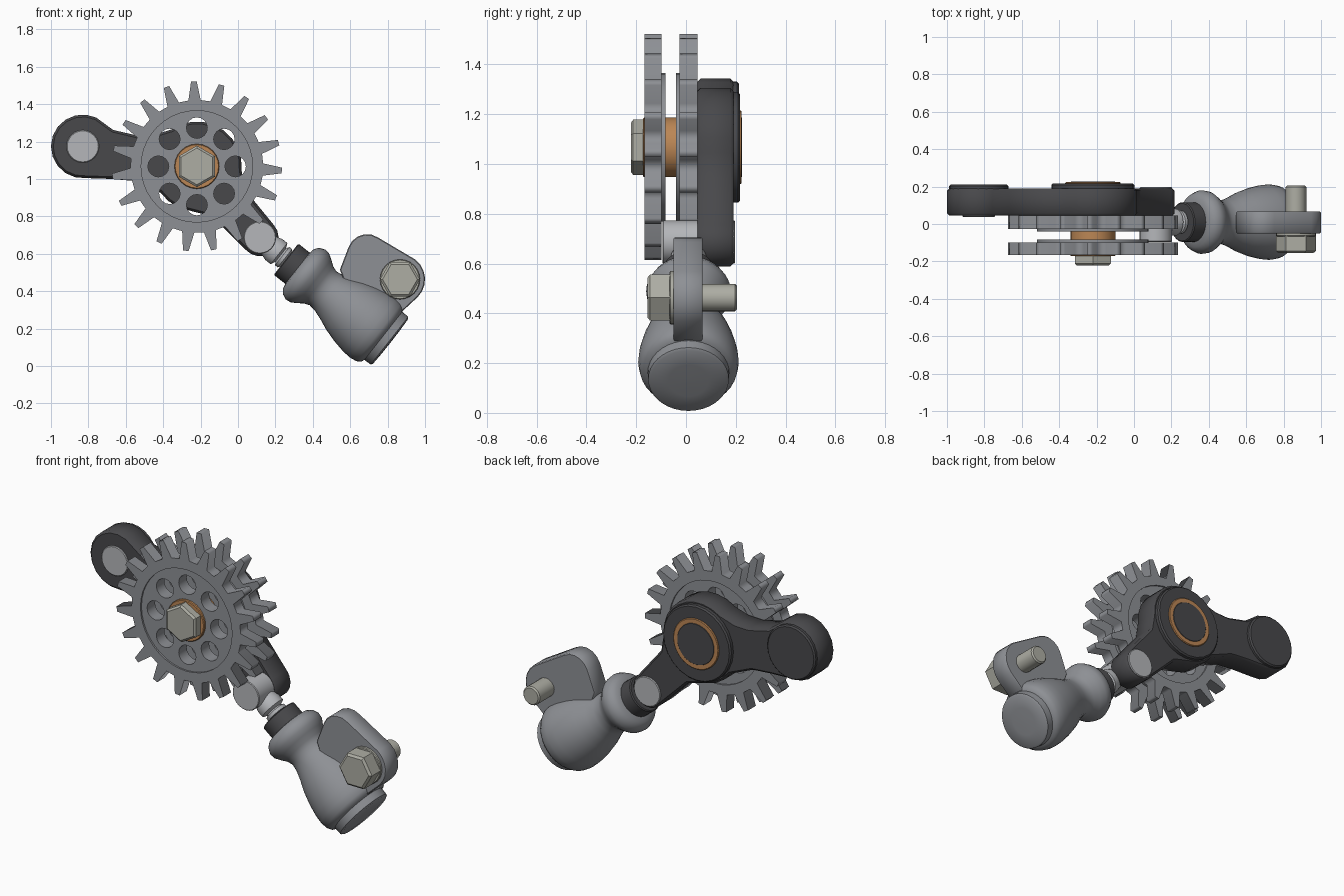
import bpy, bmesh, math
from mathutils import Vector

if "Cube" in bpy.data.objects:
    bpy.data.objects.remove(bpy.data.objects["Cube"])


def material(name, r, g, b):
    m = bpy.data.materials.new(name)
    m.diffuse_color = (r, g, b, 1)
    m.use_nodes = True
    m.node_tree.nodes["Principled BSDF"].inputs["Base Color"].default_value = m.diffuse_color
    return m


DARK = material("dark_rubber", .065, .065, .07)
STEEL = material("gear_steel", .27, .28, .30)
LIGHT = material("light_steel", .46, .47, .49)
BOLT = material("bolt_steel", .42, .42, .37)
COPPER = material("copper", .50, .24, .09)


def finish(name, bm, mat, smooth):
    bmesh.ops.remove_doubles(bm, verts=bm.verts, dist=1e-5)
    bmesh.ops.recalc_face_normals(bm, faces=bm.faces)
    me = bpy.data.meshes.new(name)
    bm.to_mesh(me)
    bm.free()
    me.materials.append(mat)
    if smooth:
        me.shade_smooth()
        me.set_sharp_from_angle(angle=math.radians(smooth))
    ob = bpy.data.objects.new(name, me)
    bpy.context.collection.objects.link(ob)
    return ob


def arc(cx, cz, r, a0, a1, n):
    return [(cx + r * math.cos(math.radians(a0 + (a1 - a0) * i / n)),
             cz + r * math.sin(math.radians(a0 + (a1 - a0) * i / n))) for i in range(n + 1)]


def circle(cx, cz, r, n=24):
    return arc(cx, cz, r, 0, 360, n)[:-1]


def plate(name, loops, y0, y1, mat, bevel=0.0, smooth=0):
    """Filled x-z outline (later loops are holes) with thickness along y."""
    cu = bpy.data.curves.new(name, 'CURVE')
    cu.dimensions, cu.fill_mode = '2D', 'BOTH'
    cu.extrude = (y1 - y0) / 2 - bevel
    cu.bevel_depth, cu.offset, cu.bevel_resolution = bevel, -bevel, 0
    for loop in loops:
        sp = cu.splines.new('POLY')
        sp.points.add(len(loop) - 1)
        for p, (x, z) in zip(sp.points, loop):
            p.co = (x, z, 0, 1)
        sp.use_cyclic_u = True
    tmp = bpy.data.objects.new(name + "_outline", cu)
    me = bpy.data.meshes.new_from_object(tmp)
    bm = bmesh.new()
    bm.from_mesh(me)
    for v in bm.verts:
        v.co = (v.co.x, (y0 + y1) / 2 - v.co.z, v.co.y)
    bpy.data.objects.remove(tmp)
    bpy.data.curves.remove(cu)
    bpy.data.meshes.remove(me)
    bmesh.ops.remove_doubles(bm, verts=bm.verts, dist=1e-5)
    bmesh.ops.dissolve_limit(bm, angle_limit=.01, verts=bm.verts, edges=bm.edges)
    return finish(name, bm, mat, smooth)


def lathe(name, origin, axis, profile, mat, n=32, phase=0, smooth=35):
    """Turn (distance, radius) points about an axis lying in y or the x-z plane."""
    o, a = Vector(origin), Vector(axis).normalized()
    u = Vector((1, 0, 0)) if abs(a.y) > .9 else Vector((0, 1, 0))
    w = a.cross(u)
    bm = bmesh.new()
    rings = []
    for s, r in profile:
        ring = []
        for i in range(n):
            t = 2 * math.pi * i / n + math.radians(phase)
            ring.append(bm.verts.new(o + a * s + (u * math.cos(t) + w * math.sin(t)) * r))
        rings.append(ring)
    for p, q in zip(rings, rings[1:]):
        for i in range(n):
            j = (i + 1) % n
            bm.faces.new((p[i], p[j], q[j], q[i]))
    bm.faces.new(rings[0])
    bm.faces.new(rings[-1])
    return finish(name, bm, mat, smooth)


def pin(name, x, z, y0, y1, r, mat, n=24, chamfer=.004):
    c = chamfer
    return lathe(name, (x, 0, z), (0, 1, 0),
                 [(y0, r - c), (y0 + c, r), (y1 - c, r), (y1, r - c)], mat, n)


HX, HZ = -.22, 1.067      # gear hub
LX, LZ = -.83, 1.174      # left arm end
PX, PZ = .117, .687       # lower arm pin
BX, BZ = .866, .463       # bracket bolt

# Twin gears: toothed rim plus a recessed web with eight holes
teeth = []
for i in range(19):
    mid = 92 + i * 360 / 19
    for r, da in ((.355, -5.3), (.455, -1.9), (.455, 1.9), (.355, 5.3)):
        a = math.radians(mid + da)
        teeth.append((HX + r * math.cos(a), HZ + r * math.sin(a)))
holes = [circle(HX + .206 * math.cos(i * math.pi / 4), HZ + .206 * math.sin(i * math.pi / 4), .056, 16)
         for i in range(8)]
for side, y0, y1, w0, w1 in (("front", -.167, -.098, -.157, -.083), ("rear", -.026, .046, -.04, .036)):
    plate(side + "_gear_rim", [teeth, circle(HX, HZ, .298, 40)], y0, y1, STEEL)
    plate(side + "_gear_web", [circle(HX, HZ, .298, 40)] + holes, w0, w1, STEEL, smooth=30)

# Hub bushing and nut
pin("hub_bushing", HX, HZ, -.172, .06, .12, COPPER)
lathe("hub_nut", (HX, -.15, HZ), (0, -1, 0), [(0, .111), (.062, .111), (.072, .098)],
      BOLT, 6, 90, 0)

# Bent two-ended arm behind the gears
outline = (arc(HX, HZ, .24, -5, 125, 9) + [(-.45, 1.235), (-.54, 1.232), (-.668, 1.262)]
           + arc(LX, LZ, .17, 65, 275, 11) + [(-.68, 1.0), (-.56, .99)]
           + arc(HX, HZ, .24, 215, 262, 3) + [(-.14, .80)]
           + arc(PX, PZ, .1, -138, 42, 9) + [(.035, .945)])
plate("bent_arm", [outline], .046, .19, DARK, .012)
pin("arm_hub_boss", HX, HZ, .18, .217, .222, DARK, chamfer=.008)
pin("rear_bushing_ring", HX, HZ, .20, .224, .148, COPPER, 32)
pin("rear_hub_cap", HX, HZ, .21, .226, .122, DARK, 32)
pin("arm_end_boss", LX, LZ, .18, .212, .158, DARK, chamfer=.008)
pin("arm_end_pin", LX, LZ, .038, .10, .087, LIGHT)
pin("lower_pin", PX, PZ, -.095, .197, .087, LIGHT)

# Strut turned about one sloping axis: threaded neck, dark seal, flared body
origin, axis = (PX, .01, PZ - .006), (.786, 0, -.619)
lathe("strut_neck", origin, axis,
      [(.04, .055), (.095, .072), (.13, .072), (.142, .045), (.152, .062), (.17, .062),
       (.18, .045), (.21, .055)], LIGHT)
lathe("strut_seal", origin, axis, [(.178, .1), (.183, .106), (.275, .106)], DARK)
lathe("strut_body", origin, axis,
      [(.255, .1), (.262, .135), (.28, .157), (.31, .17), (.34, .166), (.37, .148),
       (.40, .126), (.43, .115), (.47, .121), (.52, .138), (.58, .163), (.65, .184),
       (.72, .198), (.77, .202), (.81, .196), (.832, .183), (.84, .164), (.882, .162),
       (.889, .152), (.892, .08), (.893, .01)], STEEL, 36, 0, 40)

# Bracket plate with its bolt
bracket = ([(.545, .515)] + arc(.69, .60, .105, 160, 55, 5)
           + arc(BX, BZ, .134, 52, -45, 6) + [(.86, .275), (.70, .275), (.58, .42)])
plate("bracket", [bracket], -.05, .066, STEEL, .005)
pin("bolt_washer", BX, BZ, -.066, -.045, .107, BOLT)
lathe("bolt_head", (BX, -.06, BZ), (0, -1, 0), [(0, .107), (.084, .107), (.095, .093)],
      BOLT, 6, 0, 0)
pin("bolt_shank", BX, BZ, -.05, .205, .055, BOLT, 16, .008)
